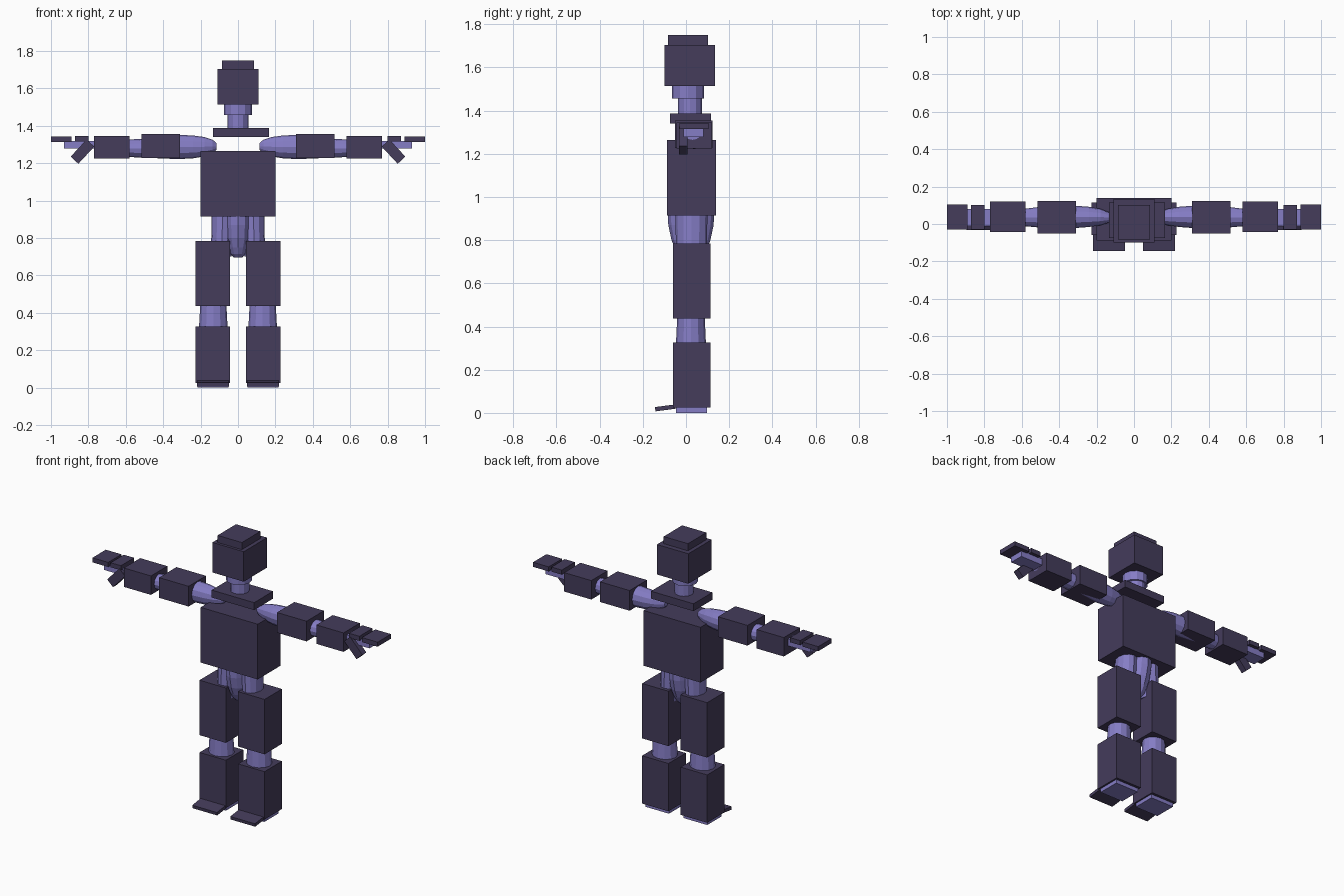
import bpy, bmesh, math
from mathutils import Matrix, Vector

if "Cube" in bpy.data.objects:
    bpy.data.objects.remove(bpy.data.objects["Cube"])


def material(name, rgb):
    m = bpy.data.materials.new(name)
    m.diffuse_color = (*rgb, 1)
    m.use_nodes = True
    m.node_tree.nodes["Principled BSDF"].inputs["Base Color"].default_value = m.diffuse_color
    return m


DARK = material("dark purple", (0.058, 0.045, 0.105))
LIGHT = material("light violet", (0.235, 0.205, 0.56))


def finish(name, bm, mat):
    bmesh.ops.recalc_face_normals(bm, faces=bm.faces)
    me = bpy.data.meshes.new(name)
    bm.to_mesh(me)
    bm.free()
    me.materials.append(mat)
    ob = bpy.data.objects.new(name, me)
    bpy.context.collection.objects.link(ob)
    return ob


def box(name, x, y, z, mat=DARK, rot=None):
    """Box from (min, max) ranges, optionally turned about its centre."""
    bm = bmesh.new()
    bmesh.ops.create_cube(bm, size=1)
    size = [abs(r[1] - r[0]) for r in (x, y, z)]
    mid = Vector([(r[0] + r[1]) / 2 for r in (x, y, z)])
    m = Matrix.Translation(mid) @ (rot or Matrix()) @ Matrix.Diagonal((*size, 1))
    bmesh.ops.transform(bm, matrix=m, verts=bm.verts)
    return finish(name, bm, mat)


def loft(name, rings, axis="z", sides=12, side=1, mat=LIGHT):
    """Skin elliptical rings: (position, centre a, centre b, radius a, radius b)."""
    bm = bmesh.new()
    loops = []
    for p, ca, cb, ra, rb in rings:
        loop = []
        for i in range(sides):
            t = 2 * math.pi * i / sides
            a, b = ca + ra * math.cos(t), cb + rb * math.sin(t)
            co = (side * a, b, p) if axis == "z" else (side * p, a, b)
            loop.append(bm.verts.new(co))
        loops.append(loop)
    for l0, l1 in zip(loops, loops[1:]):
        for i in range(sides):
            j = (i + 1) % sides
            bm.faces.new((l0[i], l0[j], l1[j], l1[i]))
    bm.faces.new(loops[0])
    bm.faces.new(loops[-1])
    return finish(name, bm, mat)


# Head, neck and torso
box("head_top", (-0.085, 0.085), (-0.083, 0.102), (1.70, 1.75))
box("head", (-0.11, 0.11), (-0.10, 0.134), (1.515, 1.705))
loft("jaw", [(1.457, 0, 0.009, 0.075, 0.074), (1.53, 0, 0.009, 0.075, 0.074)])
loft("neck", [(1.36, 0, 0.018, 0.055, 0.055), (1.47, 0, 0.018, 0.055, 0.055)])
box("collar", (-0.133, 0.165), (-0.074, 0.115), (1.34, 1.387))
box("torso", (-0.2, 0.2), (-0.088, 0.14), (0.915, 1.265))

# Rounded pelvis
loft("pelvis", [(0.95, 0, 0.023, 0.074, 0.108), (0.87, 0, 0.023, 0.073, 0.105),
                (0.80, 0, 0.023, 0.07, 0.09), (0.75, 0, 0.023, 0.055, 0.07),
                (0.715, 0, 0.023, 0.042, 0.05), (0.695, 0, 0.023, 0.022, 0.03)])

for s, label in ((-1, "right"), (1, "left")):
    def side_x(a, b):
        return (s * a, s * b)

    # Arm core, from rounded shoulder to wrist
    loft(label + "_arm", [(0.115, 0.035, 1.29, 0.015, 0.018), (0.135, 0.035, 1.29, 0.028, 0.035),
                          (0.18, 0.037, 1.288, 0.044, 0.052), (0.24, 0.038, 1.287, 0.054, 0.061),
                          (0.32, 0.038, 1.287, 0.06, 0.065), (0.515, 0.036, 1.28, 0.054, 0.05),
                          (0.58, 0.035, 1.28, 0.047, 0.047), (0.77, 0.03, 1.295, 0.04, 0.03)],
         axis="x", side=s)
    # Arm blocks
    box(label + "_upper_arm_block", side_x(0.31, 0.517), (-0.052, 0.122), (1.227, 1.355))
    box(label + "_forearm_block", side_x(0.58, 0.77), (-0.043, 0.12), (1.225, 1.345))
    # Hand, plates and thumb
    box(label + "_hand", side_x(0.76, 0.93), (-0.012, 0.08), (1.278, 1.32), LIGHT)
    box(label + "_knuckle_plate", side_x(0.80, 0.872), (-0.03, 0.102), (1.317, 1.346))
    box(label + "_finger_plate", side_x(0.89, 1.0), (-0.03, 0.104), (1.314, 1.343))
    box(label + "_thumb", (s * 0.8315 - 0.0625, s * 0.8315 + 0.0625), (-0.033, 0.007),
        (1.234, 1.29), DARK, Matrix.Rotation(s * math.radians(47), 4, "Y"))

    # Leg core: hip, then knee
    loft(label + "_hip", [(0.70, 0.09, 0.025, 0.055, 0.07), (0.95, 0.08, 0.025, 0.06, 0.075)], side=s)
    loft(label + "_knee", [(0.30, 0.132, 0.023, 0.077, 0.07), (0.33, 0.132, 0.023, 0.076, 0.069),
                           (0.46, 0.132, 0.023, 0.069, 0.063)], side=s)
    # Leg blocks
    box(label + "_thigh_block", side_x(0.043, 0.228), (-0.06, 0.114), (0.437, 0.785))
    box(label + "_shin_block", side_x(0.043, 0.228), (-0.06, 0.114), (0.024, 0.327))
    # Sole and tilted toe plate
    box(label + "_sole", side_x(0.052, 0.217), (-0.046, 0.097), (0.0, 0.03), LIGHT)
    box(label + "_toe_plate", side_x(0.047, 0.22), (-0.143, -0.05), (0.013, 0.033), DARK,
        Matrix.Rotation(0.13, 4, "X"))
